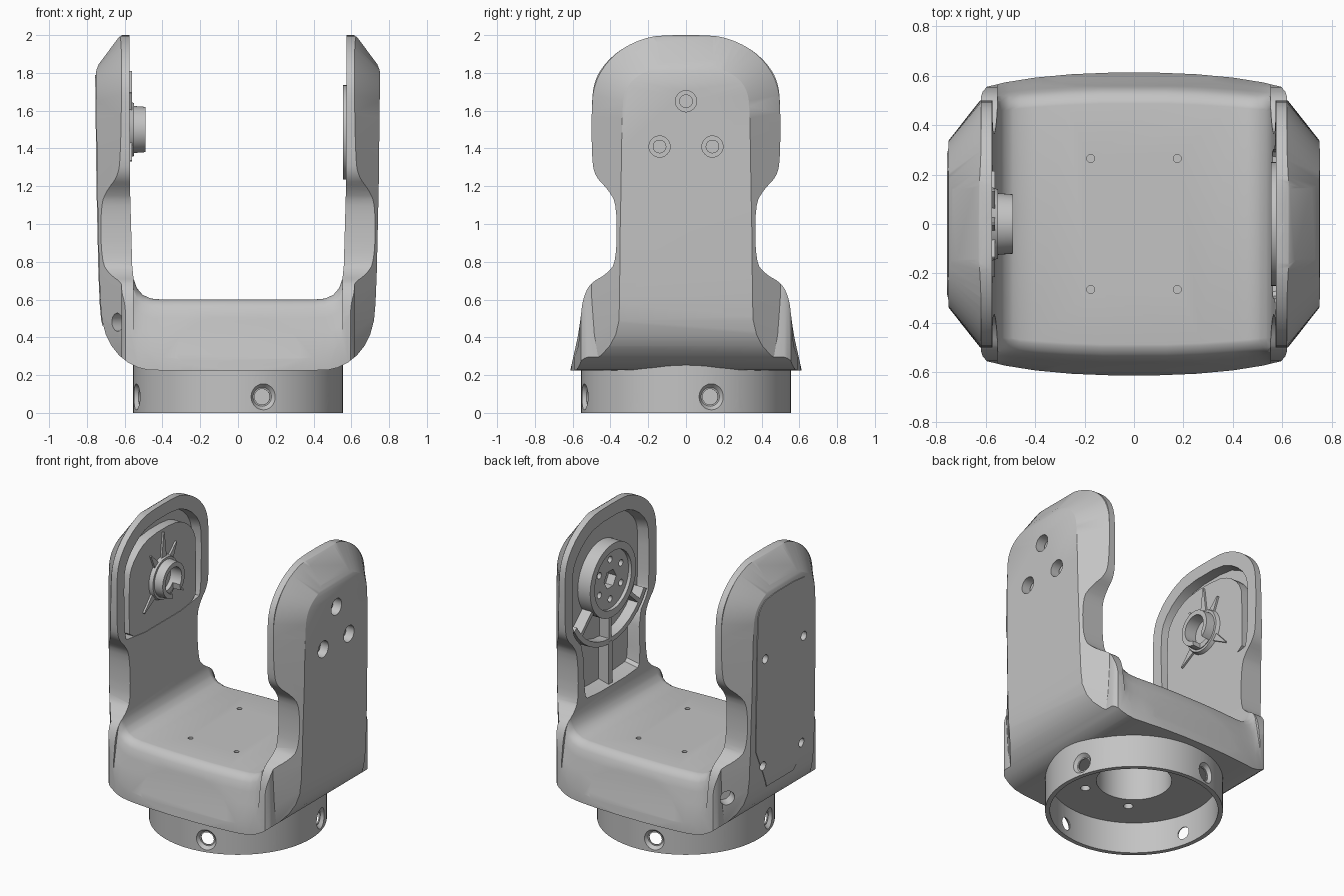
import bpy, bmesh, math
from mathutils import Vector

if "Cube" in bpy.data.objects:
    bpy.data.objects.remove(bpy.data.objects["Cube"])

grey = bpy.data.materials.new("light_grey")
grey.use_nodes = True
grey.diffuse_color = (0.55, 0.55, 0.55, 1)
grey.node_tree.nodes["Principled BSDF"].inputs["Base Color"].default_value = (0.55, 0.55, 0.55, 1)
parts = []


def finish(name, bm, keep):
    bmesh.ops.recalc_face_normals(bm, faces=bm.faces)
    mesh = bpy.data.meshes.new(name)
    bm.to_mesh(mesh)
    bm.free()
    obj = bpy.data.objects.new(name, mesh)
    bpy.context.scene.collection.objects.link(obj)
    mesh.materials.append(grey)
    if keep:
        parts.append(obj)
    return obj


def sym(half):
    return half + [(-a, b) for a, b in reversed(half)]


def soften(pts, rounds=2):
    # corner cutting on a closed outline
    for _ in range(rounds):
        out = []
        for (a, b), (c, d) in zip(pts, pts[1:] + pts[:1]):
            out += [(a * .75 + c * .25, b * .75 + d * .25), (a * .25 + c * .75, b * .25 + d * .75)]
        pts = out
    return pts


def skin(name, loops, keep=False):
    # closed solid through matching loops of points
    bm = bmesh.new()
    rows = [[bm.verts.new(p) for p in loop] for loop in loops]
    bm.faces.new(rows[0])
    bm.faces.new(rows[-1])
    n = len(rows[0])
    for a, b in zip(rows, rows[1:]):
        for i in range(n):
            j = (i + 1) % n
            bm.faces.new((a[i], a[j], b[j], b[i]))
    return finish(name, bm, keep)


def prism(name, pts, axis, lo, hi, taper=1, keep=False):
    # extrude a 2D outline along an axis; the hi end may shrink
    place = {"x": lambda p, q, h: (h, p, q), "y": lambda p, q, h: (p, h, q), "z": lambda p, q, h: (p, q, h)}[axis]
    far = [(p * taper, 1.4 + (q - 1.4) * taper) for p, q in pts]
    return skin(name, [[place(p, q, lo) for p, q in pts], [place(p, q, hi) for p, q in far]], keep)


def rod(name, start, end, r1, r2=None, sides=48, keep=False):
    # cylinder or cone between two points
    start, end = Vector(start), Vector(end)
    bm = bmesh.new()
    bmesh.ops.create_cone(bm, cap_ends=True, segments=sides, radius1=r1, radius2=r1 if r2 is None else r2,
                          depth=(end - start).length)
    rot = Vector((0, 0, 1)).rotation_difference(end - start).to_matrix()
    for v in bm.verts:
        v.co = rot @ v.co + (start + end) / 2
    return finish(name, bm, keep)


def cut(targets, cutter, op="DIFFERENCE"):
    for obj in targets:
        mod = obj.modifiers.new("cut", "BOOLEAN")
        mod.operation, mod.object, mod.solver = op, cutter, "EXACT"
        bpy.context.view_layer.objects.active = obj
        bpy.ops.object.modifier_apply(modifier=mod.name)
    bpy.data.objects.remove(cutter)


# Yoke body: front U outline, trimmed by side silhouette and plan outline
fillet = [(.553, .71), (.535, .66), (.505, .625), (.46, .605), (.40, .6)]
u_pts = sym([(.40, .225), (.48, .228), (.53, .24), (.58, .265), (.63, .305), (.67, .355), (.70, .415), (.72, .49),
             (.728, .58), (.735, .75), (.745, 1.2), (.752, 1.79), (.75, 1.815), (.738, 1.845), (.63, 1.99),
             (.612, 2.0), (.575, 2.0), (.572, 1.2), (.56, .78)] + fillet)
yoke = prism("yoke_body", u_pts, "y", -.7, .7, keep=True)
side = [(.64, .1), (.605, .26), (.573, .4), (.558, .5), (.547, .6), (.51, .685), (.42, .735), (.368, .8),
        (.366, 1.1), (.41, 1.18), (.48, 1.25), (.499, 1.34), (.5, 1.64), (.485, 1.76), (.43, 1.85), (.34, 1.93),
        (.22, 1.985), (.12, 2.0)]
cut([yoke], prism("side_trim", soften(sym(side)), "x", -1, 1), "INTERSECT")
quarter = [(.1, .612), (.25, .606), (.4, .592), (.52, .573), (.595, .555), (.612, .535), (.622, .505), (.8, .505)]
plan = sym(quarter + [(x, -y) for x, y in reversed(quarter)])
cut([yoke], prism("plan_trim", plan, "z", -.5, 2.5), "INTERSECT")

# Wide chamfer running around the outer face of each arm
rim = soften(sym([(.2, .1), (.40, .16), (.505, .38), (.507, 1.62), (.47, 1.79), (.36, 1.92), (.2, 2.0), (.1, 2.01)]))
face = soften(sym([(.15, .28), (.26, .36), (.315, .5), (.325, 1.6), (.305, 1.72), (.235, 1.79), (.13, 1.825),
                   (.06, 1.83)]))
wide = [(y * 1.5, 1 + (z - 1) * 1.5) for y, z in rim]
levels = [(.757, face), (.75, [(y * 1.05, 1 + (z - 1) * 1.01) for y, z in face]), (.618, rim), (.616, wide)]
levels += [(-x, loop) for x, loop in reversed(levels)]
cut([yoke], skin("chamfer_trim", [[(x, y, z) for y, z in loop] for x, loop in levels]), "INTERSECT")

# Rounded front and back of the bridge, rising with the fillets towards the arms
edge = [(.46, .604), (.495, .598), (.522, .583), (.542, .555), (.556, .5), (.574, .42), (.604, .29), (.64, .15),
        (.8, .15), (.8, .9), (.46, .9)]
stations = fillet + [(.27, .6), (.13, .6)]
stations += [(-x, z) for x, z in reversed(stations)]
for s in (-1, 1):
    cut([yoke], skin("edge_trim", [[(x, s * (y + .005 - .1 * x * x), z + (lift - .6) * (z - .15) / .45)
                                    for y, z in edge] for x, lift in stations]))

# Pockets inside both arms
arch = [(.425, 1.3), (.43, 1.66), (.4, 1.76), (.3, 1.86), (.16, 1.925)]
cut([yoke], prism("left_pocket", soften(sym([(.27, .75), (.31, .79), (.31, 1.12), (.41, 1.23)] + arch), 1),
                  "x", .5, .65, .94))
cut([yoke], prism("right_pocket", soften(sym([(.4, 1.19)] + arch), 1), "x", -.5, -.64, .96))


def radial(angle, r, z=.085):
    a = math.radians(angle)
    return (r * math.cos(a), r * math.sin(a), z)


# Base ring: radial holes first, then the hollow underside
ring = rod("base_ring", (0, 0, 0), (0, 0, .28), .555, sides=96, keep=True)
for angle in (14, 104, 194, 284):
    cut([ring], rod("countersink", radial(angle, .6), radial(angle, .531), .105, .05, sides=32))
    cut([ring], rod("bolt_hole", radial(angle, .4), radial(angle, .65), .042, sides=32))
for angle in (30, 150, 210, 330):
    cut([ring], rod("pin_hole", radial(angle, .4), radial(angle, .65), .021, sides=24))
cut([ring], rod("ring_hollow", (0, 0, -.1), (0, 0, .215), .525, sides=96))
cut([ring, yoke], rod("centre_bore", (0, 0, .1), (0, 0, .46), .235))

# Blind holes above and below the bridge
for x in (-.175, .175):
    for y in (-.265, .265):
        cut([yoke], rod("bridge_hole", (x, y, .53), (x, y, .8), .016, sides=20))
        cut([ring, yoke], rod("boss_hole", (x, y, .1), (x, y, .4), .03, sides=24))

# Counterbored screw holes on the left arm
for y, z in ((0, 1.65), (-.14, 1.41), (.14, 1.41)):
    cut([yoke], rod("counterbore", (.67, y, z), (.85, y, z), .056))
    rod("screw_head", (.62, y, z), (.70, y, z), .036, sides=24, keep=True)

# Cable holes in the lower corners of the right arm
for s in (-1, 1):
    cut([yoke], rod("cable_hole", (-.75, s * .55, .48), (-.57, s * .41, .48), .048))

# Outer cover panel on the right arm with its four holes
panel = prism("outer_panel", [(x * 1.006, z) for x, z in u_pts], "y", -.6, .6, keep=True)
outline = soften(sym([(.295, .46), (.3, 1.66), (.27, 1.74), (.19, 1.79)]), 1)
cut([panel], prism("panel_trim", outline, "x", -.715, -.9), "INTERSECT")
for y in (-.21, .21):
    for z in (.63, 1.37):
        cut([panel, yoke], rod("panel_hole", (-.69, y, z), (-.9, y, z), .03, sides=32))

# Inner cover on the right arm
prism("inner_cover", soften(sym([(.36, 1.12), (.365, 1.62), (.33, 1.71), (.24, 1.79), (.12, 1.83)]), 1),
      "x", -.66, -.575, keep=True)

# Bearing stub with collar, open slot and thin fins
HUB = 1.5
stub = rod("bearing_stub", (-.62, 0, HUB), (-.49, 0, HUB), .13, .12, keep=True)
collar = rod("stub_collar", (-.62, 0, HUB), (-.55, 0, HUB), .165, .14, keep=True)
cut([stub, collar], rod("stub_bore", (-.575, 0, HUB), (-.4, 0, HUB), .088))
slot = [(-.02, HUB), (.06, HUB), (.09, HUB - .2), (0, HUB - .2)]
cut([stub], prism("stub_slot", slot, "x", -.545, -.4))


def spoke(name, angle, r1, r2, w1, w2, lo, hi):
    # tapered bar radiating from the hub axis
    c, s = math.cos(math.radians(angle)), math.sin(math.radians(angle))
    bar = [(r1, -w1), (r2, -w2), (r2, w2), (r1, w1)]
    return prism(name, [(r * c - w * s, HUB + r * s + w * c) for r, w in bar], "x", lo, hi, keep=True)


for angle, length in ((90, .31), (55, .24), (125, .24), (218, .27), (322, .27)):
    spoke("stub_fin", angle, .11, length, .03, .004, -.6, -.562)

# Drive hub inside the left arm
hub = rod("drive_hub", (.66, 0, HUB - .015), (.555, 0, HUB - .015), .25, sides=64, keep=True)
cut([hub], rod("hub_recess", (.5, 0, HUB - .015), (.578, 0, HUB - .015), .2, sides=64))
cut([hub], rod("hub_hexagon", (.5, 0, HUB - .015), (.635, 0, HUB - .015), .065, sides=6))
for i in range(6):
    a = math.radians(60 * i + 30)
    y, z = .135 * math.cos(a), HUB - .015 + .135 * math.sin(a)
    cut([hub], rod("hub_hole", (.5, y, z), (.63, y, z), .022, sides=20))

# Ribs below the hub
for angle in (222, 270, 318):
    spoke("hub_rib", angle, .23, .45, .014, .014, .576, .66)
arc = [math.radians(210 + 10 * i) for i in range(13)]
arc_pts = [(r * math.cos(a), HUB + r * math.sin(a))
           for r, run in ((.42, arc), (.455, arc[::-1])) for a in run]
prism("arc_rib", arc_pts, "x", .576, .66, keep=True)
prism("centre_rib", [(-.022, .72), (.022, .72), (.022, 1.06), (-.022, 1.06)], "x", .574, .66, keep=True)

# Smooth shading with crisp edges
bpy.ops.object.select_all(action="DESELECT")
for obj in parts:
    obj.select_set(True)
bpy.context.view_layer.objects.active = yoke
bpy.ops.object.shade_smooth_by_angle(angle=math.radians(32))
